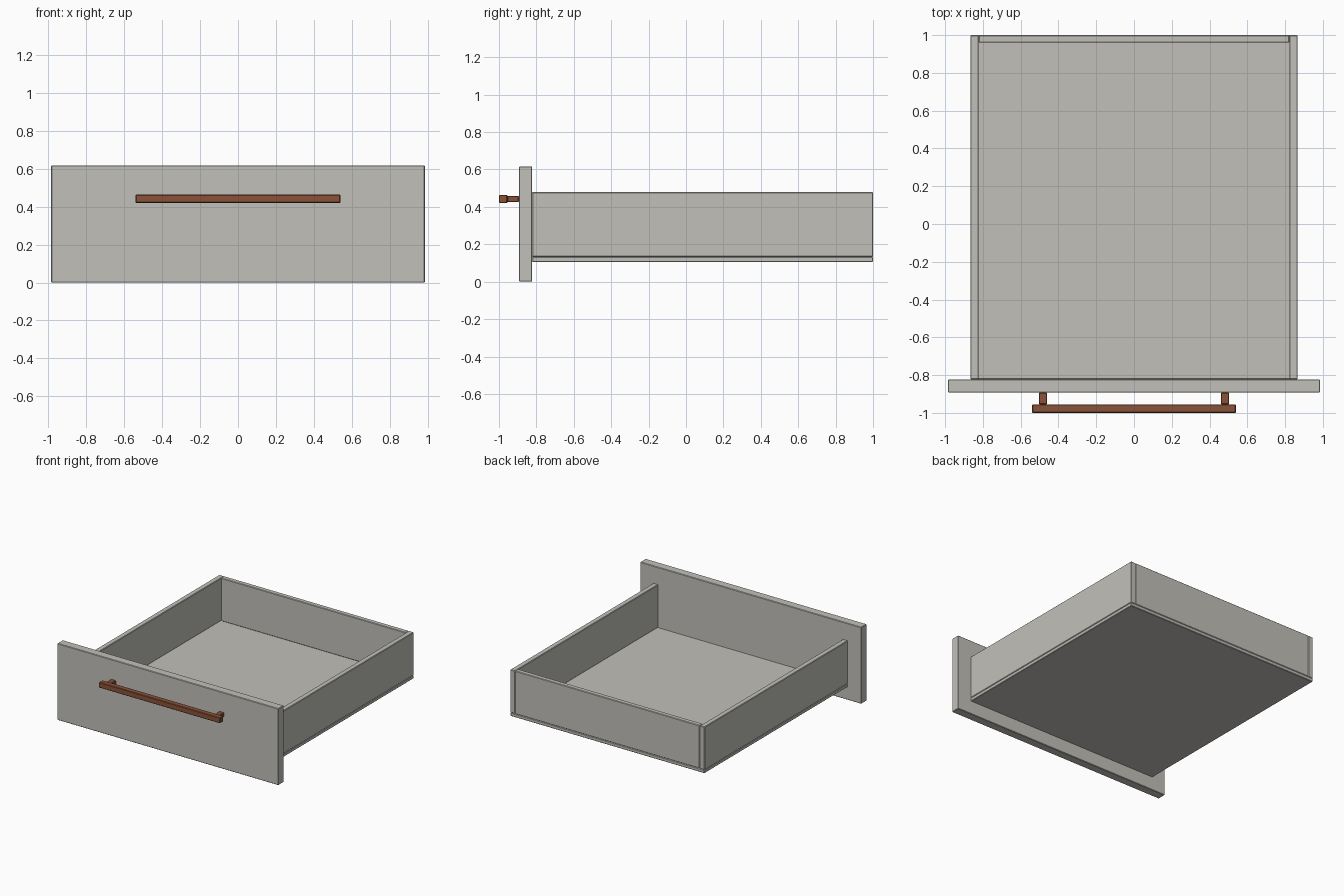
import bpy
from mathutils import Vector

cube = bpy.data.objects.get("Cube")
if cube:
    bpy.data.objects.remove(cube, do_unlink=True)


def material(name, colour):
    mat = bpy.data.materials.new(name)
    mat.use_nodes = True
    mat.diffuse_color = (*colour, 1)
    mat.node_tree.nodes["Principled BSDF"].inputs["Base Color"].default_value = (*colour, 1)
    return mat


painted = material("warm grey paint", (0.54, 0.53, 0.49))
wood = material("red brown wood", (0.25, 0.085, 0.04))


def board(name, low, high, mat, bevel=0.004):
    """Box between two corners with slightly eased edges."""
    low, high = Vector(low), Vector(high)
    bpy.ops.mesh.primitive_cube_add(size=1, location=(low + high) / 2)
    obj = bpy.context.object
    obj.name = name
    obj.scale = high - low
    bpy.ops.object.transform_apply(location=False, rotation=False, scale=True)
    obj.data.materials.append(mat)
    mod = obj.modifiers.new("eased edges", "BEVEL")
    mod.width = bevel
    mod.segments = 1
    return obj


# Drawer box: base, back and front panel
board("drawer_bottom", (-0.865, -0.823, 0.105), (0.865, 1, 0.133), painted)
board("drawer_back", (-0.822, 0.96, 0.133), (0.822, 1, 0.479), painted)
board("front_panel", (-0.985, -0.893, 0), (0.985, -0.823, 0.617), painted)

# Paired side walls and handle posts
for side, s in (("left", 1), ("right", -1)):
    x = 0.8445 * s
    board(side + "_side", (x - 0.0215, -0.823, 0.133), (x + 0.0215, 1, 0.479), painted)
    x = 0.482 * s
    board(side + "_handle_post", (x - 0.022, -0.955, 0.425), (x + 0.022, -0.893, 0.459), wood)

# Handle bar
board("handle_bar", (-0.54, -1, 0.42), (0.54, -0.955, 0.464), wood)
